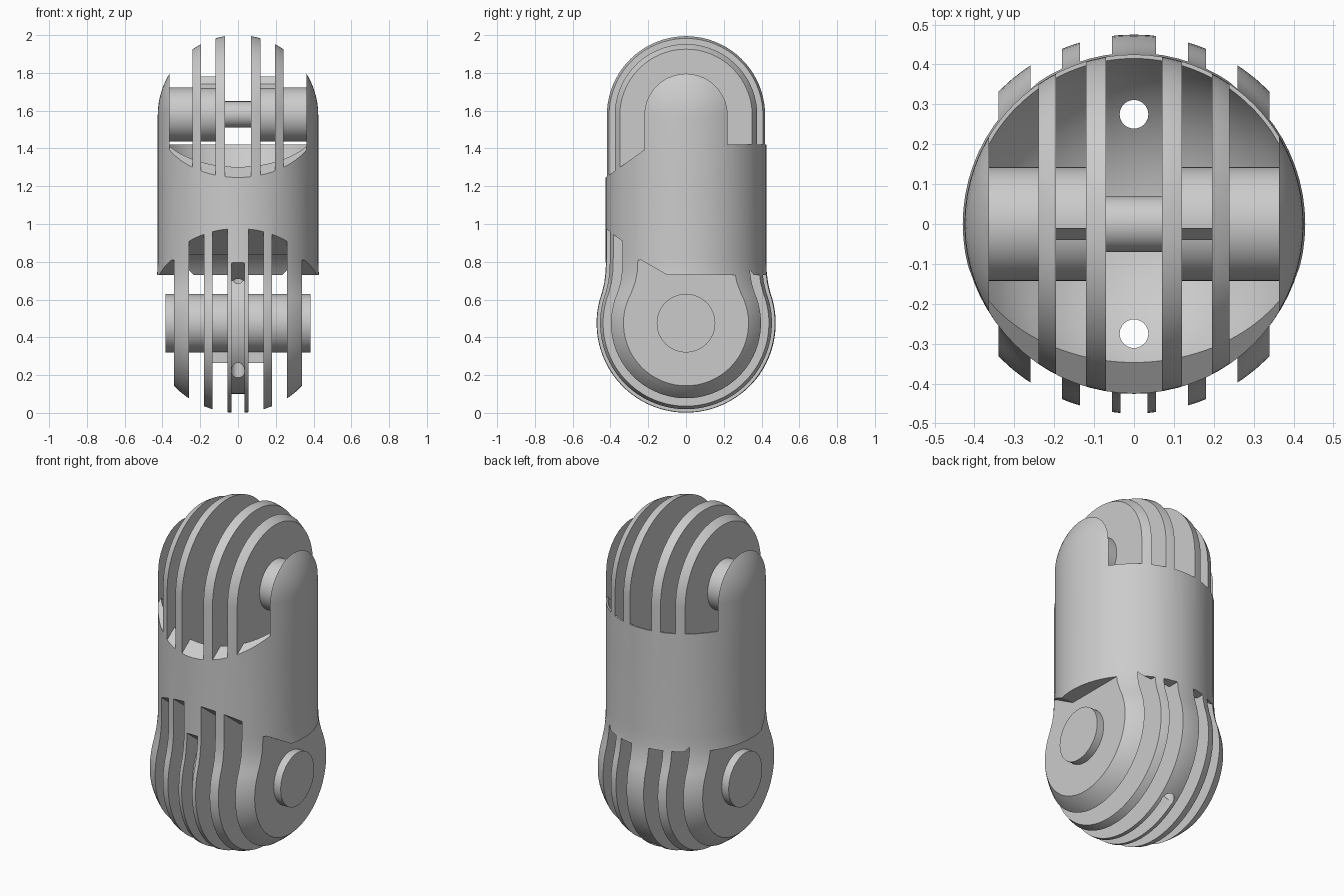
import bpy, bmesh, math
from mathutils import Matrix

if "Cube" in bpy.data.objects:
    bpy.data.objects.remove(bpy.data.objects["Cube"])

R, RB = 0.425, 0.475          # body radius, lower knuckle radius
ZT, ZB = 1.58, 0.475          # upper and lower hinge heights


def make_object(name, bm):
    bmesh.ops.recalc_face_normals(bm, faces=bm.faces)
    me = bpy.data.meshes.new(name)
    bm.to_mesh(me)
    bm.free()
    ob = bpy.data.objects.new(name, me)
    bpy.context.collection.objects.link(ob)
    return ob


def add_lathe(bm, profile, seg=72, z=0.0, along_x=False):
    """Closed turned solid from (position on axis, radius) points."""
    rings = []
    for a, r in profile:
        ring = []
        for i in range(seg):
            t = 2 * math.pi * i / seg
            c, s = r * math.cos(t), r * math.sin(t)
            ring.append(bm.verts.new((a, c, z + s) if along_x else (c, s, z + a)))
        rings.append(ring)
    for lo, hi in zip(rings, rings[1:]):
        for i in range(seg):
            j = (i + 1) % seg
            bm.faces.new((lo[i], lo[j], hi[j], hi[i]))
    bm.faces.new(rings[0])
    bm.faces.new(rings[-1])


def add_prism(bm, outline, x0, x1):
    """Side outline (y, z) extruded from x0 to x1."""
    a = [bm.verts.new((x0, y, z)) for y, z in outline]
    b = [bm.verts.new((x1, y, z)) for y, z in outline]
    bm.faces.new(a)
    bm.faces.new(b)
    for i in range(len(a)):
        j = (i + 1) % len(a)
        bm.faces.new((a[i], a[j], b[j], b[i]))


def prisms(name, outline, ranges):
    bm = bmesh.new()
    for x0, x1 in ranges:
        add_prism(bm, outline, x0, x1)
    return make_object(name, bm)


def both_sides(ranges):
    return ranges + [(-b, -a) for a, b in ranges]


def arc(r, a0, a1, n, z=0.0):
    out = []
    for i in range(n + 1):
        t = math.radians(a0 + (a1 - a0) * i / n)
        out.append((r * math.cos(t), z + r * math.sin(t)))
    return out


def cut(target, cutter):
    cutter.hide_render = True
    m = target.modifiers.new("cut", 'BOOLEAN')
    m.operation = 'DIFFERENCE'
    m.solver = 'EXACT'
    m.object = cutter
    bpy.context.view_layer.objects.active = target
    bpy.ops.object.modifier_apply(modifier=m.name)
    bpy.data.objects.remove(cutter)


def smooth(ob):
    bpy.ops.object.select_all(action='DESELECT')
    ob.select_set(True)
    bpy.context.view_layer.objects.active = ob
    bpy.ops.object.shade_smooth_by_angle(angle=math.radians(28))


# Main shell: ball at the bottom, waist, cylinder, domed top
prof = [(z, r) for r, z in arc(RB, -89.5, 20, 26, ZB)]
prof += [(0.69, 0.434), (0.75, 0.427), (0.82, R), (1.2, R)]
prof += [(z, r) for r, z in arc(R, 0, 89.5, 20, 2.0 - R)]
bm = bmesh.new()
add_lathe(bm, prof)
body = make_object("link_body", bm)

# Upper gaps between plates: slanted front, level back, bowl-shaped floor
top_gaps = both_sides([(0.12, 0.195), (0.24, 0.363)]) + [(-0.07, 0.07)]
top_outline = [(-0.7, 1.05), (-0.21, 1.40), (-0.18, 1.42), (0.7, 1.42), (0.7, 2.3), (-0.7, 2.3)]
cut(body, prisms("top_gap_cutter", top_outline, top_gaps))
bm = bmesh.new()
for x0, x1 in top_gaps:
    xs = [x0 + (x1 - x0) * i / 6 for i in range(7)]
    add_lathe(bm, [(x, math.sqrt(0.445 ** 2 - x * x)) for x in xs], z=ZT, along_x=True)
cut(body, make_object("bowl_cutter", bm))

# Lower slots: arched ceiling, reaching higher at the front
slot = [(-0.7, -0.2), (0.7, -0.2), (0.7, 0.73)]
slot += arc(0.44, 35.5, 124, 20, ZB)
slot += [(-0.43, 0.98), (-0.7, 1.2)]
cut(body, prisms("slot_cutter", slot, both_sides([(0.055, 0.135), (0.18, 0.26)])))

# Flat cheeks where the neighbouring ears would sit
cheek = [(-0.7, -0.2), (0.7, -0.2), (0.7, 0.73), (-0.1, 0.73), (-0.24, 0.81), (-0.7, 0.81)]
cut(body, prisms("cheek_cutter", cheek, both_sides([(0.34, 0.7)])))

# Tendon groove round the centre disc, and two vertical tendon holes
groove = arc(0.375, 143, 305, 30, ZB) + arc(0.7, 305, 143, 30, ZB)
cut(body, prisms("groove_cutter", groove, [(-0.034, 0.034)]))
bm = bmesh.new()
for y in (-0.275, 0.275):
    bmesh.ops.create_cone(bm, cap_ends=True, segments=24, radius1=0.036, radius2=0.036,
                          depth=1.7, matrix=Matrix.Translation((0, y, 0.7)))
cut(body, make_object("tendon_hole_cutter", bm))
smooth(body)

# Hinge pins
bm = bmesh.new()
add_lathe(bm, [(-0.38, 0.143), (-0.07, 0.143), (-0.07, 0.07), (0.07, 0.07), (0.07, 0.143), (0.38, 0.143)],
          seg=48, z=ZT, along_x=True)
smooth(make_object("upper_pin", bm))
bm = bmesh.new()
add_lathe(bm, [(-0.385, 0.155), (0.385, 0.155)], seg=48, z=ZB, along_x=True)
smooth(make_object("lower_pin", bm))

# Small stop keys on the pins
prisms("upper_keys", [(-0.04, 1.65), (-0.01, 1.65), (-0.01, 1.78), (-0.04, 1.74)],
       both_sides([(0.12, 0.195)]))
prisms("lower_keys", [(-0.03, 0.265), (0.02, 0.265), (0.02, 0.4), (-0.03, 0.4)],
       both_sides([(0.055, 0.135)]))
